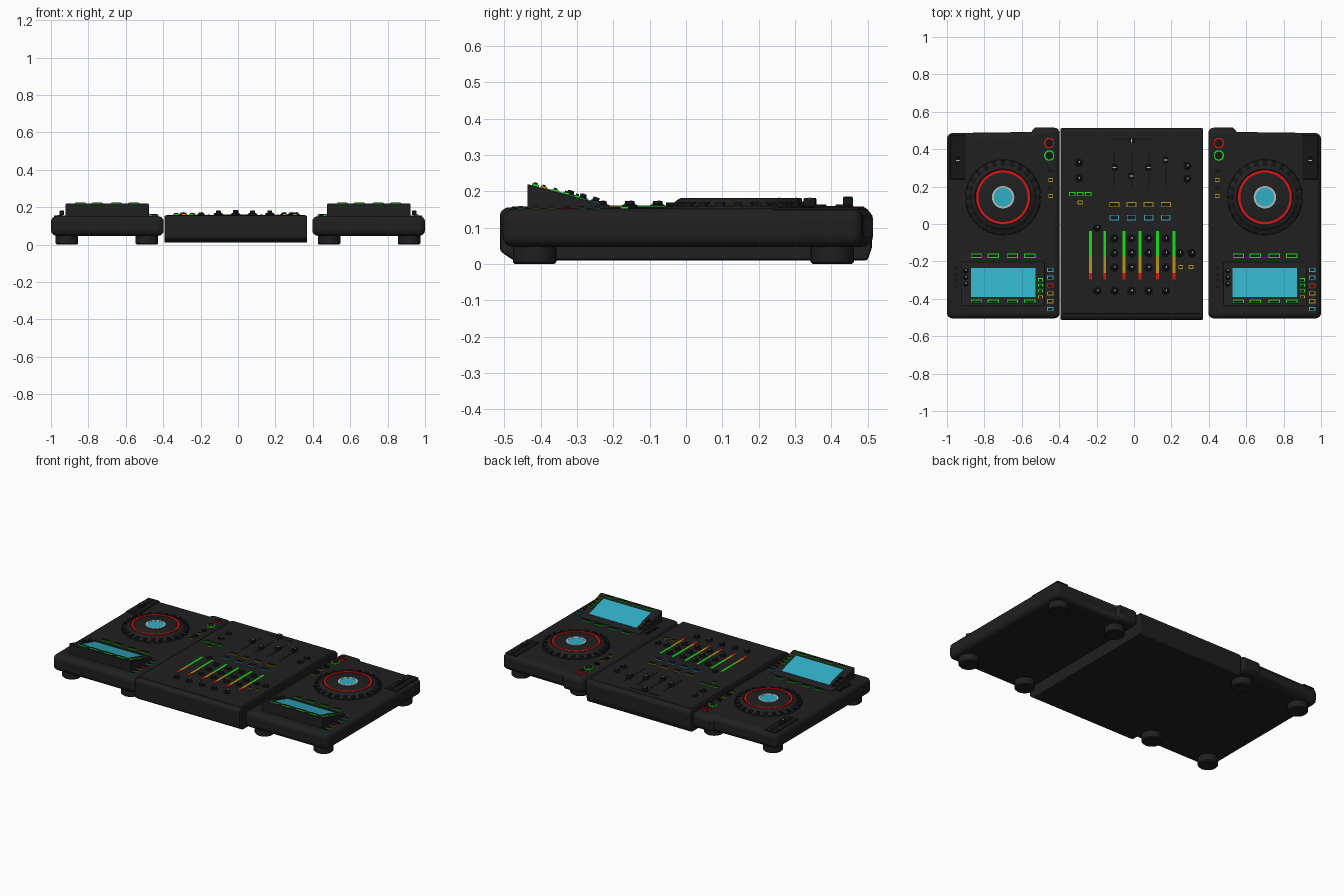
import bpy, bmesh, math
from mathutils import Matrix

if "Cube" in bpy.data.objects:
    bpy.data.objects.remove(bpy.data.objects["Cube"])

def mat(name, c):
    m = bpy.data.materials.new(name)
    m.diffuse_color = (*c, 1)
    m.use_nodes = True
    m.node_tree.nodes["Principled BSDF"].inputs["Base Color"].default_value = m.diffuse_color
    return m

DARK = mat("dark", (0.014, 0.014, 0.014))
BLACK = mat("black", (0.008, 0.008, 0.008))
LIGHT = mat("light", (0.5, 0.5, 0.5))
RED = mat("red", (0.75, 0.006, 0.006))
GREEN = mat("green", (0.01, 0.75, 0.01))
YELLOW = mat("yellow", (0.5, 0.3, 0.012))
CYAN = mat("cyan", (0.03, 0.43, 0.56))

def finish(name, bm, m, loc=(0, 0, 0), tilt=0, bevel=0, seg=2, limit=30, smooth=False):
    bmesh.ops.recalc_face_normals(bm, faces=bm.faces)
    me = bpy.data.meshes.new(name)
    bm.to_mesh(me)
    bm.free()
    ob = bpy.data.objects.new(name, me)
    bpy.context.collection.objects.link(ob)
    me.materials.append(m)
    ob.location = loc
    ob.rotation_euler.x = tilt
    if bevel:
        b = ob.modifiers.new("bevel", 'BEVEL')
        b.width, b.segments = bevel, seg
        b.limit_method, b.angle_limit = 'ANGLE', math.radians(limit)
    if smooth:
        bpy.ops.object.select_all(action='DESELECT')
        ob.select_set(True)
        bpy.context.view_layer.objects.active = ob
        bpy.ops.object.shade_smooth_by_angle(angle=math.radians(35))
    return ob

def box(name, loc, size, m=DARK, **kw):
    bm = bmesh.new()
    bmesh.ops.create_cube(bm, size=1, matrix=Matrix.Diagonal((*size, 1)))
    return finish(name, bm, m, loc, **kw)

def prism(name, pts, lo, hi, m, axis='z', **kw):
    bm = bmesh.new()
    put = (lambda p: (p[0], p[1], lo)) if axis == 'z' else (lambda p: (lo, p[0], p[1]))
    f = bm.faces.new([bm.verts.new(put(p)) for p in pts])
    ext = bmesh.ops.extrude_face_region(bm, geom=[f])
    d = hi - lo
    bmesh.ops.translate(bm, vec=(0, 0, d) if axis == 'z' else (d, 0, 0),
                        verts=[v for v in ext['geom'] if isinstance(v, bmesh.types.BMVert)])
    return finish(name, bm, m, **kw)

def lathe(name, loc, profile, m=DARK, n=24, closed=False, **kw):
    bm = bmesh.new()
    rings = [[bm.verts.new((r * math.cos(a), r * math.sin(a), z))
              for a in (2 * math.pi * i / n for i in range(n))] for r, z in profile]
    pairs = list(zip(rings, rings[1:])) + ([(rings[-1], rings[0])] if closed else [])
    for a, b in pairs:
        for i in range(n):
            j = (i + 1) % n
            bm.faces.new((a[i], a[j], b[j], b[i]))
    if not closed:
        bm.faces.new(rings[0])
        bm.faces.new(rings[-1])
    return finish(name, bm, m, loc, smooth=True, **kw)

def ring(name, loc, r0, r1, h, m, n=48):
    return lathe(name, loc, [(r0, 0), (r1, 0), (r1, h), (r0, h)], m, n, closed=True)

def button(name, x, y, z, w, d, glow, tilt=0):
    # lit surround with a dark cap
    box(name + "_glow", (x, y, z), (w, d, 0.012), glow, tilt=tilt)
    box(name + "_cap", (x, y, z + 0.003), (w - 0.009, d - 0.009, 0.014), BLACK, tilt=tilt)

def knob(name, x, y, z, r=0.016, h=0.02, tilt=0):
    lathe(name, (x, y, z), [(r * 1.2, 0), (r * 1.15, h * .25), (r * .8, h * .4), (r * .7, h)], BLACK, 16, tilt=tilt)
    box(name + "_mark", (x + r * .2, y + r * .2, z + h), (0.006, 0.008, 0.002), LIGHT, tilt=tilt)

def fader(name, x, y, z, length, cap_y):
    box(name + "_slot", (x, y, z), (0.008, length, 0.004), BLACK)
    box(name + "_cap", (x, cap_y, z + 0.012), (0.026, 0.034, 0.024), BLACK, bevel=0.004)
    box(name + "_mark", (x, cap_y, z + 0.0245), (0.022, 0.005, 0.002), LIGHT)

SLOPE = 0.27
TILT = -math.atan(SLOPE)
def slope_z(y):
    return 0.22 + (-0.437 - y) * SLOPE

def deck(s, side):
    # rounded body with a stepped rear inner corner
    pts = [(1, -0.505), (0.397, -0.505), (0.397, 0.515), (0.53, 0.515), (0.55, 0.492), (1, 0.486)]
    prism(side + "_deck_body", [(s * x, y) for x, y in pts], 0.047, 0.152, DARK,
          bevel=0.03, seg=4, limit=60, smooth=True)
    for i, (x, y) in enumerate([(.915, -.417), (.487, -.417), (.915, .403), (.487, .403)]):
        lathe(f"{side}_foot_{i}", (s * x, y, 0),
              [(.054, 0), (.06, .006), (.06, .06)], DARK, 32)

    # jog wheel
    c = (s * 0.70, 0.143)
    lathe(side + "_platter", (*c, 0), [(.203, .148), (.2, .158), (.175, .167), (.168, .176),
          (.158, .181), (.15, .181), (.146, .177), (.125, .177), (.12, .179), (.06, .179)], DARK, 64)
    bm = bmesh.new()
    for i in range(24):
        a = 2 * math.pi * i / 24
        mx = Matrix.Rotation(a, 4, 'Z') @ Matrix.Translation((.184, 0, .162)) @ Matrix.Diagonal((.028, .022, .014, 1))
        bmesh.ops.create_cube(bm, size=1, matrix=mx)
    finish(side + "_platter_grips", bm, BLACK, (*c, 0))
    ring(side + "_platter_light", (*c, .175), .132, .145, .006, RED, 64)
    ring(side + "_hub_ring", (*c, .178), .05, .06, .004, LIGHT)
    lathe(side + "_hub_display", (*c, .178), [(.05, 0), (.05, .003)], CYAN, 48)

    # tempo slider on the outer edge
    box(side + "_tempo_panel", (s * .942, .357, .152), (.082, .236, .008), BLACK, bevel=.003)
    fader(side + "_tempo", s * .942, .357, .157, .2, .34)

    # play and cue buttons, small knobs on the inner edge
    for nm, y, m in (("cue", .433, RED), ("play", .366, GREEN)):
        ring(f"{side}_{nm}_ring", (s * .453, y, .15), .021, .028, .01, m, 32)
        lathe(f"{side}_{nm}_button", (s * .453, y, .15), [(.021, 0), (.021, .012), (.018, .014)], BLACK, 32)
    for i, y in enumerate((.285, .235, .19, .15)):
        button(f"{side}_mode_{i}", s * .445, y, .152, .026, .02, YELLOW if i % 2 else BLACK)

    # raised display wedge and screen
    x0 = s * .70
    prism(side + "_display_housing", [(-.437, .14), (-.437, .22), (-.205, slope_z(-.205)), (-.195, .14)],
          x0 - .223, x0 + .223, DARK, axis='x', bevel=.004)
    y = -.314
    box(side + "_screen", (x0, y, slope_z(y)), (.345, .16, .005), CYAN, tilt=TILT)
    for i, dx in enumerate((-.142, -.052, .05, .143)):
        button(f"{side}_hotcue_{i}", x0 + dx, -.17, .152, .06, .022, GREEN)
        button(f"{side}_screen_key_{i}", x0 + dx, -.415, slope_z(-.415), .06, .02, GREEN, TILT)
    for i, (y, m) in enumerate(((-.30, GREEN), (-.33, GREEN), (-.36, GREEN), (-.392, YELLOW))):
        button(f"{side}_menu_{i}", x0 + .2, y, slope_z(y), .026, .018, m, TILT)
    for i, y in enumerate((-.25, -.285, -.32)):
        knob(f"{side}_browse_{i}", x0 - .2, y, slope_z(y), .012, .014, TILT)
    # column of loop buttons right of the display, selectors on its left
    for i, m in enumerate((CYAN, CYAN, RED, YELLOW, YELLOW, CYAN)):
        button(f"{side}_loop_{i}", x0 + .253, -.245 - .042 * i, .15, .034, .022, m)
    for i in range(4):
        box(f"{side}_select_{i}", (x0 - .253, -.235 - .033 * i, .152), (.022, .018, .012), BLACK)

deck(-1, "left")
deck(1, "right")

# mixer body, top plate and front lip
prism("mixer_body", [(-.475, .01), (-.512, .035), (-.512, .142), (-.495, .156), (.495, .156),
      (.512, .135), (.512, .045), (.5, .01)], -.394, .37, DARK, axis='x', bevel=.007)
box("mixer_plate", (-.012, .005, .156), (.74, .97, .005), DARK, bevel=.002)

Z = .158
cols = (-.105, -.013, .078, .17)
# level meters
for i, x in enumerate((-.232, -.156, -.054, .032, .126, .214)):
    for nm, a, b, m in (("low", -.175, -.037, GREEN), ("mid", -.262, -.175, YELLOW), ("peak", -.297, -.262, RED)):
        box(f"meter_{nm}_{i}", (x, (a + b) / 2, Z), (.015, b - a, .006), m)
# channel strips
for i, (x, fy) in enumerate(zip(cols, (.302, .257, .302, .342))):
    fader(f"channel_fader_{i}", x, .29, Z, .2, fy)
    button(f"assign_key_{i}", x, .104, Z, .053, .028, YELLOW)
    button(f"monitor_key_{i}", x, .034, Z, .05, .03, CYAN)
    for j, y in enumerate((-.078, -.155, -.232, -.357)):
        knob(f"tone_knob_{i}_{j}", x, y, Z, .018, .016)
# crossfader
box("crossfader_slot", (-.013, .452, Z), (.2, .008, .004), BLACK)
box("crossfader_cap", (-.013, .446, Z + .013), (.03, .028, .026), BLACK, bevel=.004)
box("crossfader_mark", (-.013, .446, Z + .0265), (.005, .024, .002), LIGHT)
# side section knobs and keys
for i, (x, y) in enumerate([(-.295, .328), (-.295, .245), (.285, .31), (.285, .24), (-.197, -.018),
                            (-.197, -.357), (.245, -.155), (.31, -.155)]):
    knob(f"side_knob_{i}", x, y, Z, .018, .014)
for i, x in enumerate((-.33, -.287, -.244)):
    button(f"effect_key_{i}", x, .16, Z, .034, .022, GREEN)
button("effect_select", -.287, .115, Z, .03, .022, YELLOW)
for i, x in enumerate((.25, .305)):
    button(f"cue_key_{i}", x, -.23, Z, .026, .02, YELLOW)
